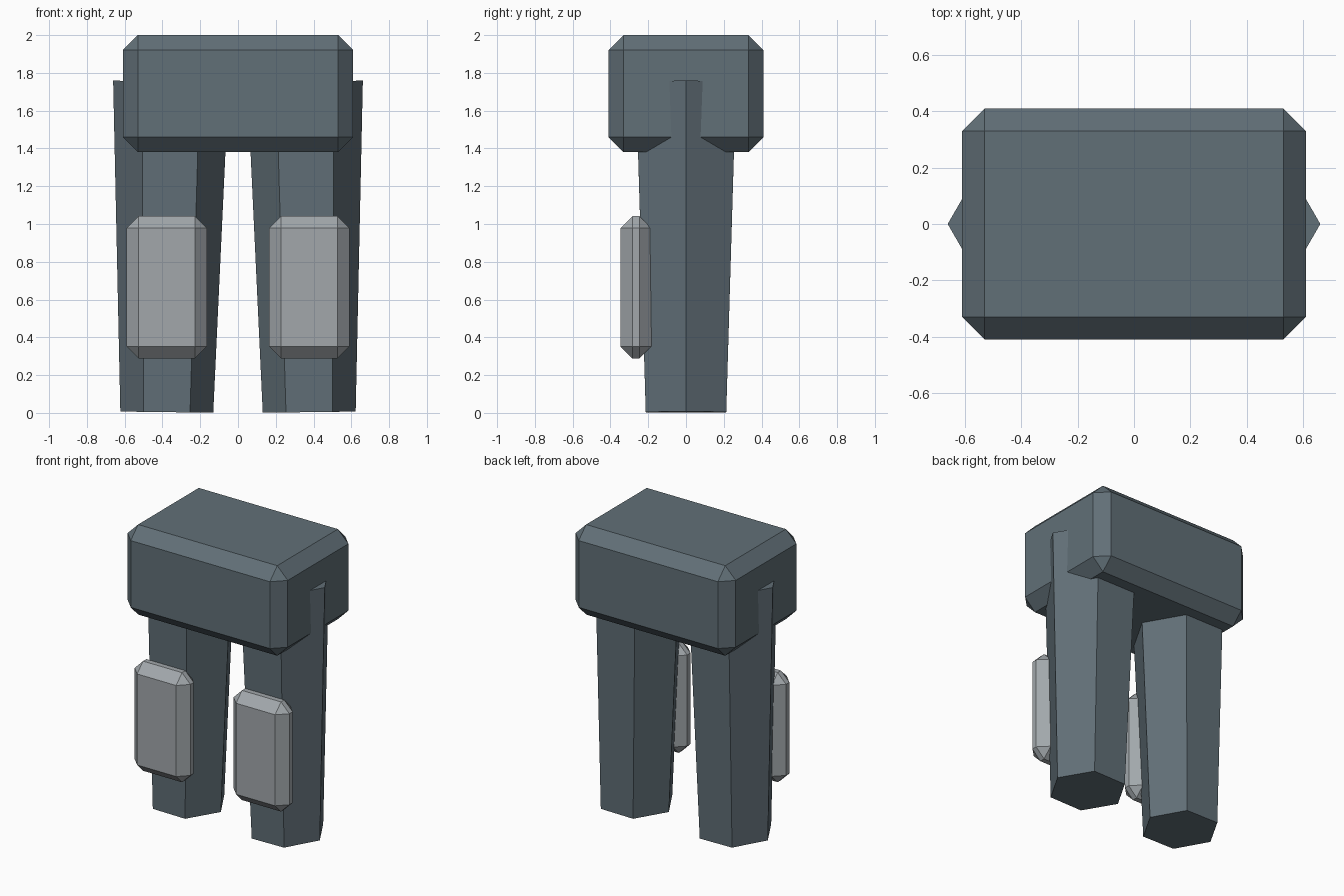
import bpy
import bmesh
from mathutils import Matrix, Vector

if "Cube" in bpy.data.objects:
    bpy.data.objects.remove(bpy.data.objects["Cube"])


def material(name, rgb):
    m = bpy.data.materials.new(name)
    m.diffuse_color = (*rgb, 1)
    m.use_nodes = True
    m.node_tree.nodes["Principled BSDF"].inputs["Base Color"].default_value = m.diffuse_color
    return m


SLATE = material("slate", (0.12, 0.16, 0.185))
STEEL = material("pale_grey", (0.36, 0.39, 0.41))


def finish(name, bm, mat):
    bmesh.ops.recalc_face_normals(bm, faces=bm.faces)
    mesh = bpy.data.meshes.new(name)
    bm.to_mesh(mesh)
    bm.free()
    mesh.materials.append(mat)
    obj = bpy.data.objects.new(name, mesh)
    bpy.context.collection.objects.link(obj)
    return obj


def chamfered_box(name, centre, size, chamfer, mat):
    bm = bmesh.new()
    bmesh.ops.create_cube(bm, size=1)
    bmesh.ops.scale(bm, vec=size, verts=bm.verts)
    bmesh.ops.bevel(bm, geom=bm.edges[:], offset=chamfer, segments=1,
                    affect='EDGES')
    bmesh.ops.translate(bm, vec=centre, verts=bm.verts)
    return finish(name, bm, mat)


def tapered_limb(name, bottom, top, r_bottom, r_top, mat):
    # six-sided limb with corners pointing along x, tilted along its axis
    a, b = Vector(bottom), Vector(top)
    axis = b - a
    turn = Vector((0, 0, 1)).rotation_difference(axis).to_matrix().to_4x4()
    bm = bmesh.new()
    bmesh.ops.create_cone(bm, cap_ends=True, segments=6, radius1=r_bottom,
                          radius2=r_top, depth=axis.length)
    # make sure a corner lies on the x axis
    if max(v.co.x for v in bm.verts) < r_top * 0.95:
        bmesh.ops.rotate(bm, verts=bm.verts,
                         matrix=Matrix.Rotation(0.5235988, 3, 'Z'))
    bmesh.ops.transform(bm, matrix=Matrix.Translation((a + b) / 2) @ turn,
                        verts=bm.verts)
    return finish(name, bm, mat)


# Hip block
chamfered_box("hip_block", (0, 0, 1.69), (1.22, 0.82, 0.62), 0.08, SLATE)

for side, s in (("left", -1), ("right", 1)):
    # Leg, running up into the hip block
    tapered_limb(side + "_leg", (s * 0.377, 0, 0.004), (s * 0.355, 0, 1.755),
                 0.246, 0.306, SLATE)
    # Shin plate on the front of the leg
    chamfered_box(side + "_shin_plate", (s * 0.377, -0.265, 0.665),
                  (0.425, 0.164, 0.755), 0.064, STEEL)
